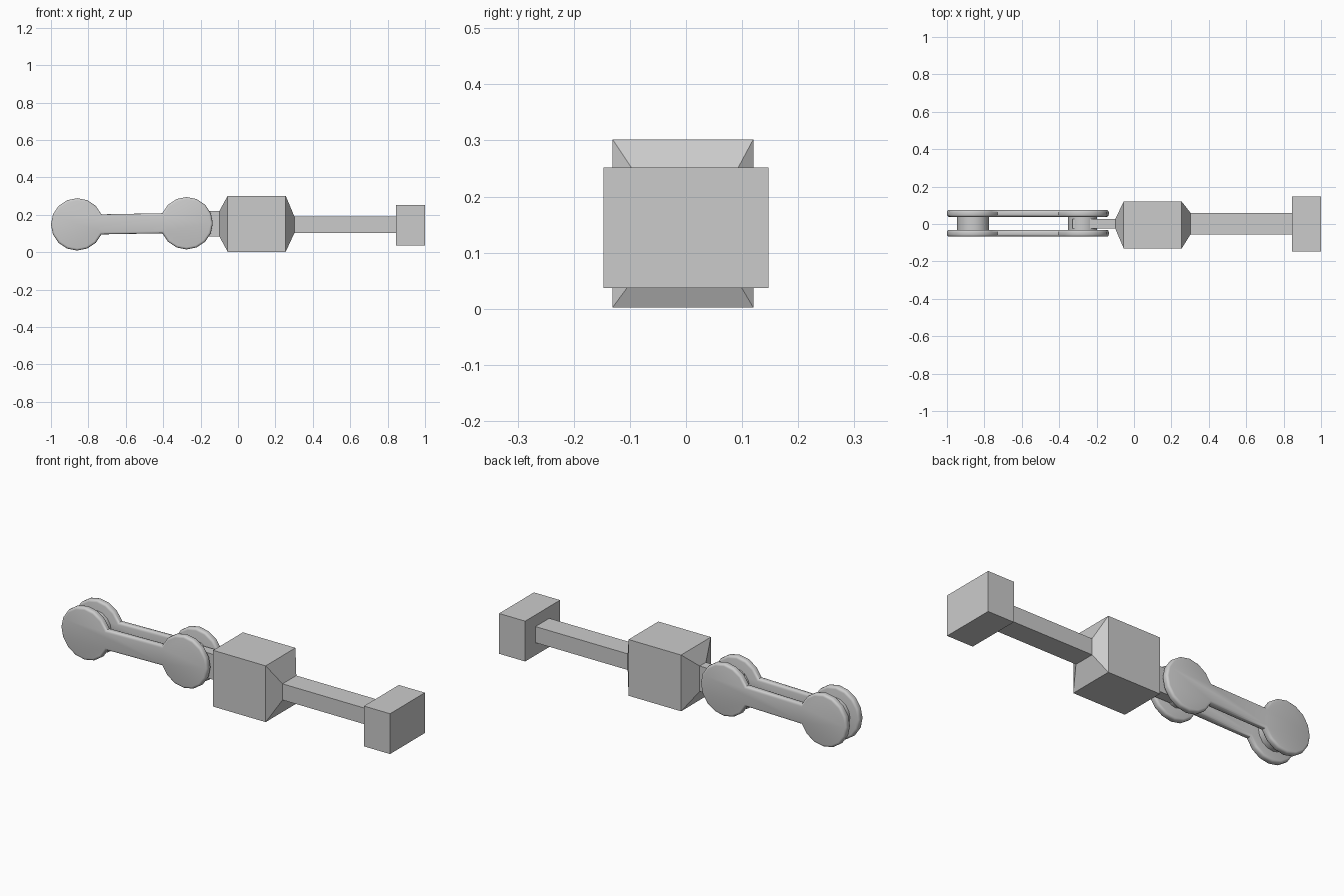
import bpy, bmesh
from math import cos, sin, pi, radians

if "Cube" in bpy.data.objects:
    bpy.data.objects.remove(bpy.data.objects["Cube"])


def finish(name, bm, smooth=False):
    bmesh.ops.recalc_face_normals(bm, faces=bm.faces[:])
    me = bpy.data.meshes.new(name)
    bm.to_mesh(me)
    bm.free()
    ob = bpy.data.objects.new(name, me)
    bpy.context.collection.objects.link(ob)
    if smooth:
        bpy.ops.object.select_all(action='DESELECT')
        ob.select_set(True)
        bpy.context.view_layer.objects.active = ob
        bpy.ops.object.shade_smooth_by_angle(angle=radians(40))
    return ob


def rect_loft(name, sections):
    """Loft rectangles (x, y0, y1, z0, z1) along x with capped ends."""
    bm = bmesh.new()
    rings = [[bm.verts.new((x, y, z)) for y, z in
              ((y0, z0), (y1, z0), (y1, z1), (y0, z1))]
             for x, y0, y1, z0, z1 in sections]
    bm.faces.new(rings[0])
    bm.faces.new(rings[-1])
    for a, b in zip(rings, rings[1:]):
        for i in range(4):
            j = (i + 1) % 4
            bm.faces.new((a[i], a[j], b[j], b[i]))
    return finish(name, bm)


def prism(name, outline, y0, y1, bevel=0.0):
    """Extrude an xz outline along y, optionally rounding the rims."""
    bm = bmesh.new()
    face = bm.faces.new([bm.verts.new((x, y0, z)) for x, z in outline])
    ext = bmesh.ops.extrude_face_region(bm, geom=[face], use_keep_orig=True)
    top = [v for v in ext['geom'] if isinstance(v, bmesh.types.BMVert)]
    bmesh.ops.translate(bm, verts=top, vec=(0, y1 - y0, 0))
    bmesh.ops.recalc_face_normals(bm, faces=bm.faces[:])
    if bevel:
        rims = [e for e in bm.edges
                if abs(e.verts[0].co.y - e.verts[1].co.y) < 1e-5]
        bmesh.ops.bevel(bm, geom=rims, offset=bevel, segments=3,
                        profile=0.5, affect='EDGES')
    return finish(name, bm, True)


def arc(cx, cz, r, angles):
    return [(cx + r * cos(a), cz + r * sin(a)) for a in angles]


STEP = pi / 8
LEFT, RIGHT = (-0.86, 0.149), (-0.275, 0.155)

# Dumbbell-shaped link plates, one on each side
outline = arc(*LEFT, 0.14, [STEP * i for i in range(1, 16)])
outline += arc(*RIGHT, 0.14, [pi + STEP * i for i in range(1, 16)])
for name, y0, y1 in (("front_link_plate", -0.068, -0.031),
                     ("back_link_plate", 0.038, 0.075)):
    prism(name, outline, y0, y1, 0.012)

# Pins joining the plates
full = [STEP * i for i in range(16)]
prism("outer_pin", arc(*LEFT, 0.086, full), -0.04, 0.047)
prism("inner_pin", arc(*RIGHT, 0.078, full), -0.04, 0.047)

# Tongue reaching between the plates
rect_loft("tongue", [(-0.33, -0.025, 0.027, 0.085, 0.22),
                     (-0.09, -0.025, 0.027, 0.085, 0.22)])

# Central block with tapered ends
rect_loft("central_block", [(-0.10, -0.025, 0.027, 0.085, 0.22),
                            (-0.055, -0.131, 0.12, 0.002, 0.302),
                            (0.255, -0.131, 0.12, 0.002, 0.302),
                            (0.302, -0.056, 0.06, 0.104, 0.19)])

# Rod and end block
rect_loft("rod", [(0.29, -0.056, 0.06, 0.104, 0.19),
                  (0.86, -0.056, 0.06, 0.104, 0.19)])
rect_loft("end_block", [(0.846, -0.147, 0.147, 0.037, 0.252),
                        (1.0, -0.147, 0.147, 0.037, 0.252)])
